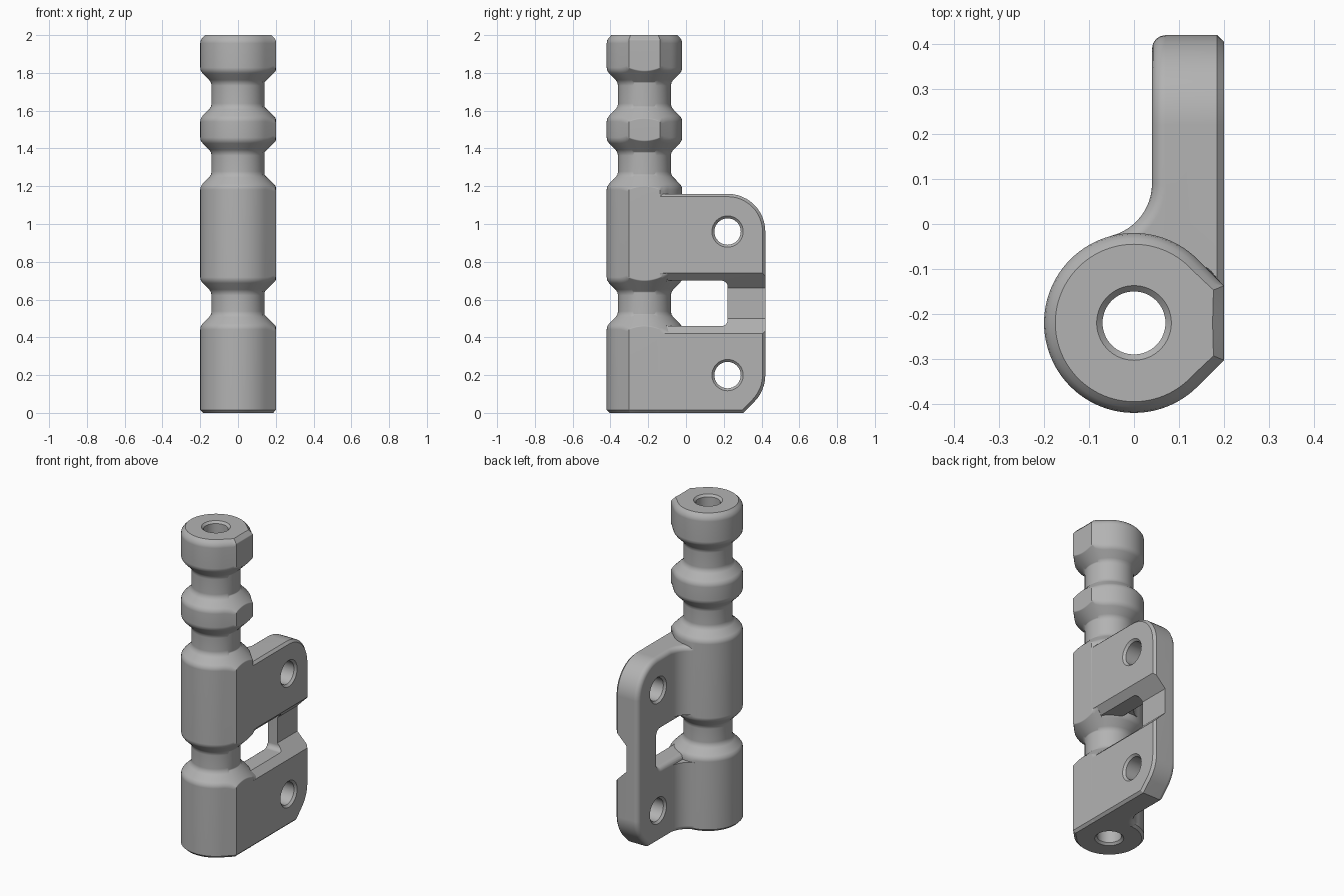
import bpy, bmesh
from math import sin, cos, pi, radians, sqrt
from mathutils import Vector

if "Cube" in bpy.data.objects:
    bpy.data.objects.remove(bpy.data.objects["Cube"], do_unlink=True)

grey = bpy.data.materials.new("Satin grey")
grey.use_nodes = True
GREY = (0.45, 0.45, 0.45, 1)
grey.diffuse_color = GREY
grey.node_tree.nodes["Principled BSDF"].inputs["Base Color"].default_value = GREY

AXIS_Y = -0.22    # barrel centre line
RADIUS = 0.2      # barrel radius
NECK = 0.14       # groove radius
HEIGHT = 1.16     # plate height
EDGE = 0.03       # rounding on the plate's inner side
SCREW_Y, SCREW_Z = 0.22, (0.2, 0.96)


def loft(name, rings, wrap=False):
    """Skin a list of closed rings; cap the ends or join them into a loop."""
    bm = bmesh.new()
    rows = [[bm.verts.new(p) for p in ring] for ring in rings]
    pairs = list(zip(rows, rows[1:])) + ([(rows[-1], rows[0])] if wrap else [])
    for a, b in pairs:
        for i in range(len(a)):
            j = (i + 1) % len(a)
            bm.faces.new((a[i], a[j], b[j], b[i]))
    if not wrap:
        bm.faces.new(rows[0])
        bm.faces.new(rows[-1])
    bmesh.ops.recalc_face_normals(bm, faces=bm.faces)
    mesh = bpy.data.meshes.new(name)
    bm.to_mesh(mesh)
    bm.free()
    mesh.materials.append(grey)
    ob = bpy.data.objects.new(name, mesh)
    bpy.context.collection.objects.link(ob)
    return ob


def combine(target, tool, operation):
    """Apply a boolean and remove the tool object."""
    mod = target.modifiers.new("cut", 'BOOLEAN')
    mod.operation, mod.object, mod.solver = operation, tool, 'EXACT'
    bpy.context.view_layer.objects.active = target
    bpy.ops.object.modifier_apply(modifier=mod.name)
    bpy.data.objects.remove(tool, do_unlink=True)


def arc(cx, cy, r, start, end, steps):
    angles = [radians(start + (end - start) * i / steps) for i in range(steps + 1)]
    return [(cx + r * cos(a), cy + r * sin(a)) for a in angles]


def round_edge(steps=4):
    """(depth, inset) pairs for a quarter-round edge."""
    angles = [pi / 2 * i / steps for i in range(steps + 1)]
    return [(EDGE * (1 - cos(a)), EDGE * (1 - sin(a))) for a in angles]


# Barrel: a turned profile with a flat and two tangent facets on the +x side
def section(deg):
    if deg <= 22.5:
        return RADIUS / cos(radians(deg))
    if deg <= 45:
        return RADIUS / cos(radians(45 - deg))
    return RADIUS


def soften(points, t):
    """Round each corner of an open profile with a short curve."""
    out = []
    for a, p, b in zip(points, points[1:], points[2:]):
        u, v = (a - p).normalized() * t, (b - p).normalized() * t
        out += [p + u, p + (u + v) / 4, p + v]
    return [points[0]] + out + [points[-1]]


def barrel_column(angle):
    deg = abs((angle + 180) % 360 - 180)
    r = section(deg)
    outer = [(r - 0.015, 0), (r, 0.015)]
    for low, high in ((0.52, 0.64), (1.26, 1.38), (1.62, 1.75)):
        rim = r
        if low < 1 and 22.5 < angle < 35:      # rim runs on into the plate
            rim = RADIUS / cos(radians(angle))
        outer += [(rim, low - rim + NECK), (NECK, low),
                  (NECK, high), (rim, high + rim - NECK)]
    outer += [(r, 1.975), (r - 0.025, 2)]
    outer = [Vector(p) for p in outer]
    body = soften(outer[1:], 0.004 if deg <= 22.5 else 0.018)
    bore = [Vector(p) for p in ((0.083, 2), (0.07, 1.987), (0.07, 0.013), (0.083, 0))]
    a = radians(angle)
    return [(p.x * cos(a), AXIS_Y + p.x * sin(a), p.y) for p in outer[:1] + body + bore]


barrel = loft("barrel", [barrel_column(i * 3.75) for i in range(96)], wrap=True)


# Mounting plate: side outline stacked along x, rounded inside, chamfered outside
def outline(x, d):
    r = RADIUS - d
    pts = [(-0.137, d), (0.02 + sqrt(2) * r + d, d)]
    pts += arc(SCREW_Y, SCREW_Z[0], r, -45, 0, 6)
    pts += arc(SCREW_Y, SCREW_Z[1], r, 0, 90, 12)
    pts += [(-0.137, HEIGHT - d)]
    return [(x, y, z) for y, z in pts]


layers = [(0.04 + depth, inset) for depth, inset in round_edge()]
layers += [(0.185, 0), (0.2, 0.015)]
plate = loft("mounting_plate", [outline(x, d) for x, d in layers])


# Concave blend between plate and barrel
def blend_ring(z, d):
    pts = arc(-0.08, 0.09, 0.12 + d, 0, -75.5, 12)
    pts += [(-0.045, -0.04), (-0.03, -0.1), (0.1, -0.1), (0.1, 0.09)]
    return [(x, y, z) for x, y in pts]


edge = round_edge()
blend = loft("blend", [blend_ring(z, d) for z, d in edge]
             + [blend_ring(HEIGHT - z, d) for z, d in reversed(edge)])
combine(plate, blend, 'UNION')


# Window between the two lugs, with a rounded inner rim
def window_ring(x, d):
    pts = [(-0.3, 0.46 - d)] + arc(0.19, 0.49, 0.03 + d, -90, 0, 5)
    pts += arc(0.19, 0.67, 0.03 + d, 0, 90, 5) + [(-0.3, 0.7 + d)]
    return [(x, y, z) for y, z in pts]


window = loft("window_cutter", [window_ring(-0.3, EDGE)]
              + [window_ring(0.04 + x, d) for x, d in edge] + [window_ring(0.3, 0)])
combine(plate, window, 'DIFFERENCE')

# Sloped recess across the outer face
recess_shape = [(0.12, 0.5), (0.12, 0.66), (0.24, 0.78), (0.24, 0.38)]
recess = loft("recess_cutter", [[(x, y, z) for x, z in recess_shape] for y in (-0.3, 0.6)])
combine(plate, recess, 'DIFFERENCE')

# Chamfered screw holes
for z in SCREW_Z:
    rings = [[(x, y, h) for y, h in arc(SCREW_Y, z, r, 0, 348.75, 31)]
             for x, r in ((0.03, 0.093), (0.053, 0.07), (0.187, 0.07), (0.21, 0.093))]
    combine(plate, loft("screw_cutter", rings), 'DIFFERENCE')

# Join into one solid and shade
combine(barrel, plate, 'UNION')
barrel.name = "hinge_body"
bpy.ops.object.select_all(action='DESELECT')
barrel.select_set(True)
bpy.context.view_layer.objects.active = barrel
bpy.ops.object.shade_smooth_by_angle(angle=radians(30))
weighted = barrel.modifiers.new("even_shading", 'WEIGHTED_NORMAL')
weighted.keep_sharp = True
